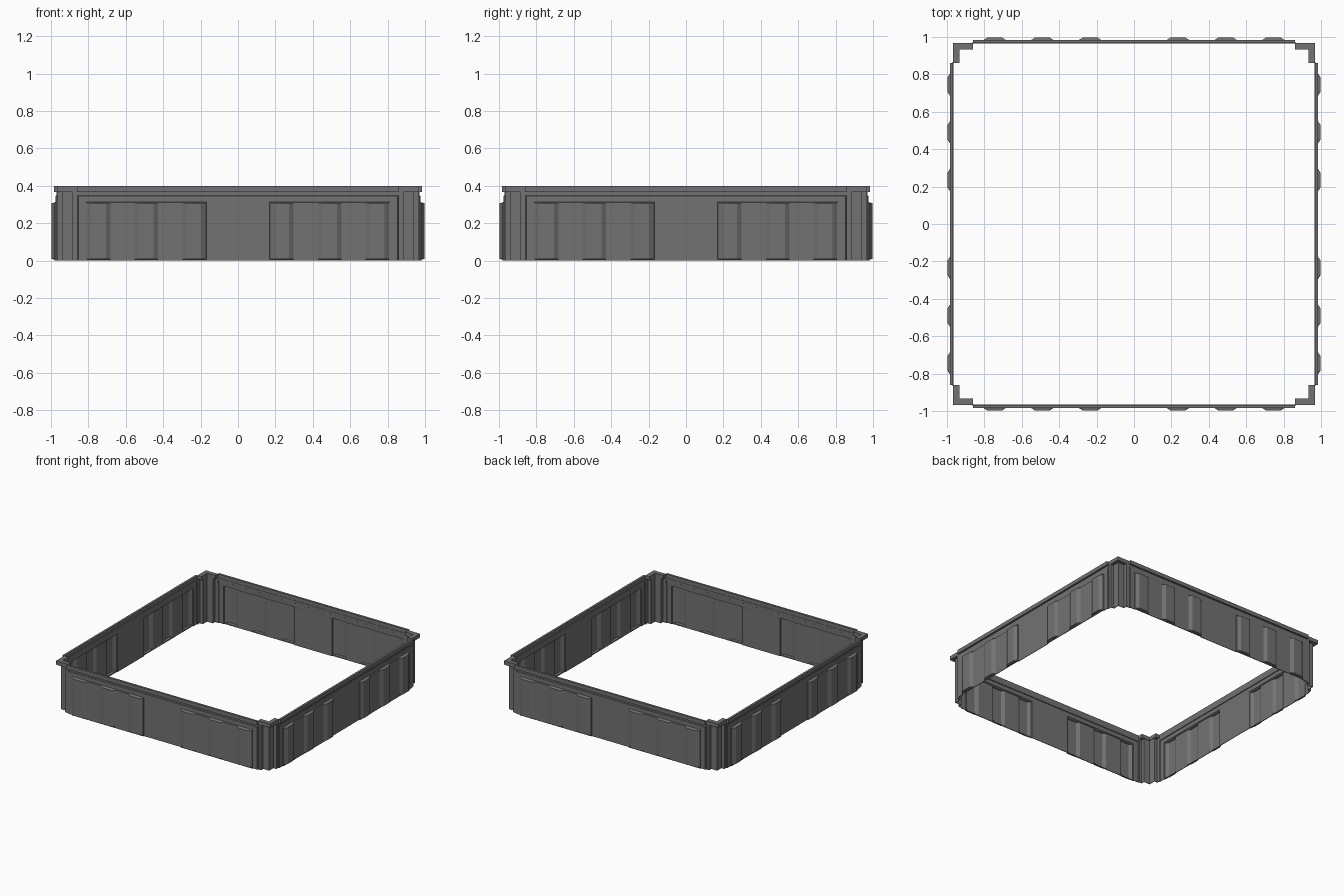
import bpy, bmesh, math
from mathutils import Matrix

if "Cube" in bpy.data.objects:
    bpy.data.objects.remove(bpy.data.objects["Cube"])

grey = bpy.data.materials.new("dark grey")
grey.diffuse_color = (0.17, 0.17, 0.17, 1)
grey.use_nodes = True
grey.node_tree.nodes["Principled BSDF"].inputs["Base Color"].default_value = grey.diffuse_color


def finish(bm, name, turn, thickness=0.0):
    # rotate the part to its side, add it to the scene, optionally as a thin sheet
    bmesh.ops.rotate(bm, verts=bm.verts, cent=(0, 0, 0),
                     matrix=Matrix.Rotation(turn * math.pi / 2, 3, 'Z'))
    me = bpy.data.meshes.new(name)
    bm.to_mesh(me)
    bm.free()
    me.materials.append(grey)
    ob = bpy.data.objects.new(name, me)
    bpy.context.collection.objects.link(ob)
    if thickness:
        mod = ob.modifiers.new("sheet", 'SOLIDIFY')
        mod.thickness = thickness
        mod.offset = -1
    return ob


def prism(pts, z0, z1, name, turn):
    # closed plan outline extruded upwards
    bm = bmesh.new()
    f = bm.faces.new([bm.verts.new((x, y, z0)) for x, y in pts])
    ext = bmesh.ops.extrude_face_region(bm, geom=[f])
    for v in ext["geom"]:
        if isinstance(v, bmesh.types.BMVert):
            v.co.z = z1
    bmesh.ops.recalc_face_normals(bm, faces=bm.faces)
    return finish(bm, name, turn)


def sheet(cols, zs, name, turn, depth=None):
    # open sheet from plan columns and height rows
    bm = bmesh.new()
    grid = [[bm.verts.new((x, depth(x, z) if depth else y, z)) for x, y in cols] for z in zs]
    for a, b in zip(grid, grid[1:]):
        for i in range(len(cols) - 1):
            bm.faces.new((a[i], a[i + 1], b[i + 1], b[i]))
    return finish(bm, name, turn, 0.005)


# plan columns of the pressed wall: groups of three ribs on each half
RIBS = (0.235, 0.49, 0.745)
half = [0.168, 0.17, 0.812, 0.814, 0.854, 0.857, 0.865]
for c in RIBS:
    half += [c - 0.0625, c - 0.038, c + 0.038, c + 0.0625]
half = sorted(half)
XS = [-x for x in reversed(half)] + half


def wall_depth(x, z):
    x = abs(x)
    d = 0.970
    if x < 0.8555 and z < 0.3475:
        d = 0.975                                   # raised panel
    if 0.169 < x < 0.813 and z < 0.313:
        d = 0.982                                   # rib group
        if 0.008 < z < 0.309 and any(abs(x - c) < 0.04 for c in RIBS):
            d = 0.998                               # rib crest
    return -d


ROWS = [0, 0.006, 0.010, 0.307, 0.311, 0.314, 0.346, 0.349, 0.367]

# stepped corner post, mirrored over the diagonal
step = [(0.860, -0.967), (0.886, -0.967), (0.886, -0.940), (0.935, -0.940)]
post = step + [(-y, -x) for x, y in reversed(step[:-1])]
# the diagonal mirror maps the middle corner onto the second leg
post = step + [(0.940, -0.940)] + [(-y, -x) for x, y in reversed(step)]

# L-shaped corner cap
cap = [(0.860, -0.968), (0.968, -0.968), (0.968, -0.860),
       (0.932, -0.860), (0.932, -0.932), (0.860, -0.932)]

rail = [(-0.86, -0.985), (0.86, -0.985), (0.86, -0.967), (-0.86, -0.967)]

for k, side in enumerate(("front", "right", "back", "left")):
    sheet([(x, 0) for x in XS], ROWS, side + "_wall", k, wall_depth)
    sheet(post, [0, 0.367], side + "_corner_post", k)
    prism(cap, 0.367, 0.398, side + "_corner_cap", k)
    prism(rail, 0.367, 0.398, side + "_top_rail", k)
